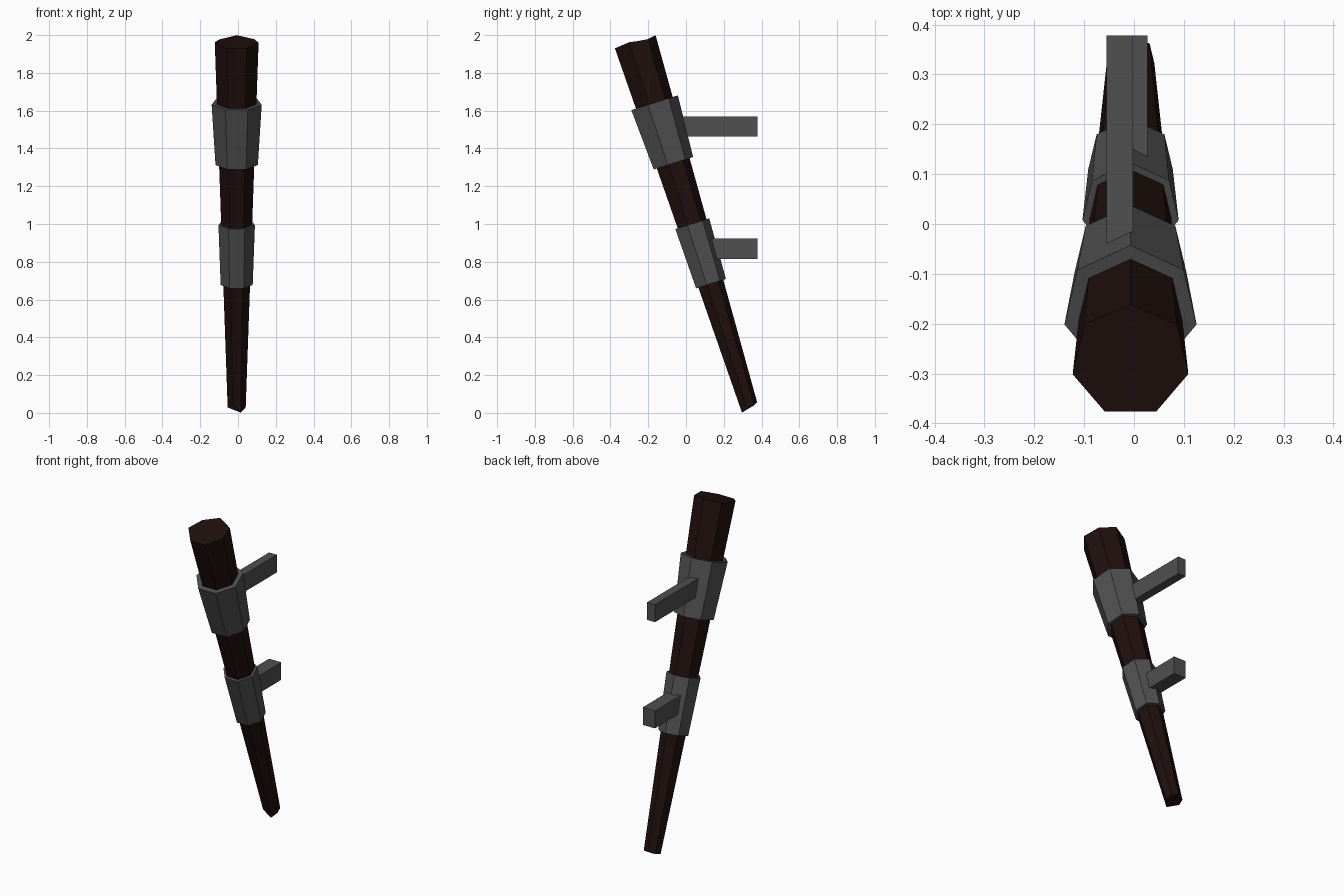
import bpy, bmesh, math
from mathutils import Vector

if "Cube" in bpy.data.objects:
    bpy.data.objects.remove(bpy.data.objects["Cube"])

SIDES = 7
BOTTOM = Vector((-0.007, 0.333, 0.032))
TOP = Vector((-0.007, -0.274, 1.962))
AXIS = (TOP - BOTTOM).normalized()
ACROSS = Vector((1, 0, 0))
BACK = AXIS.cross(ACROSS)          # points towards +y, square to the pole


def material(name, rgb):
    m = bpy.data.materials.new(name)
    m.diffuse_color = (*rgb, 1)
    m.use_nodes = True
    m.node_tree.nodes["Principled BSDF"].inputs["Base Color"].default_value = m.diffuse_color
    return m


def finish(bm, name, mat):
    bmesh.ops.recalc_face_normals(bm, faces=bm.faces)
    mesh = bpy.data.meshes.new(name)
    bm.to_mesh(mesh)
    bm.free()
    mesh.materials.append(mat)
    obj = bpy.data.objects.new(name, mesh)
    bpy.context.collection.objects.link(obj)
    return obj


def tapered(name, ends, mat):
    """Seven-sided tapered solid; each end = (height z, radius, per-corner slide along the axis)."""
    bm = bmesh.new()
    rings = []
    for z, r, slide in ends:
        c = BOTTOM + (TOP - BOTTOM) * ((z - BOTTOM.z) / (TOP.z - BOTTOM.z))
        ring = []
        for i in range(SIDES):
            a = 2 * math.pi * i / SIDES
            ring.append(bm.verts.new(c + r * (math.cos(a) * BACK - math.sin(a) * ACROSS)
                                     + AXIS * slide[i]))
        rings.append(ring)
    low, high = rings
    for i in range(SIDES):
        j = (i + 1) % SIDES
        bm.faces.new((low[i], low[j], high[j], high[i]))
    bm.faces.new(low)
    bm.faces.new(high)
    return finish(bm, name, mat)


def box(name, lo, hi, mat):
    bm = bmesh.new()
    bmesh.ops.create_cube(bm, size=1)
    for v in bm.verts:
        v.co = [(lo[k] + hi[k]) / 2 + v.co[k] * (hi[k] - lo[k]) for k in range(3)]
    return finish(bm, name, mat)


wood = material("dark_wood", (0.014, 0.005, 0.004))
iron = material("dark_iron", (0.08, 0.08, 0.08))
flat = [0] * SIDES

# Slanted wooden pole, ends slightly chipped
tapered("wooden_pole", [
    (0.032, 0.049, (0.012, 0.0, 0.0, 0.03, -0.018, 0.0, 0.0)),
    (1.962, 0.119, (0.002, -0.008, 0.008, 0, 0, 0.006, -0.006))], wood)

# Metal bands and the wall bars fixed to them
tapered("lower_band", [(0.683, 0.087, flat), (1.0, 0.099, flat)], iron)
tapered("upper_band", [(1.32, 0.115, flat), (1.64, 0.136, flat)], iron)
box("lower_bar", (-0.055, 0.06, 0.815), (0.027, 0.378, 0.922), iron)
box("upper_bar", (-0.055, -0.12, 1.463), (-0.002, 0.378, 1.57), iron)
